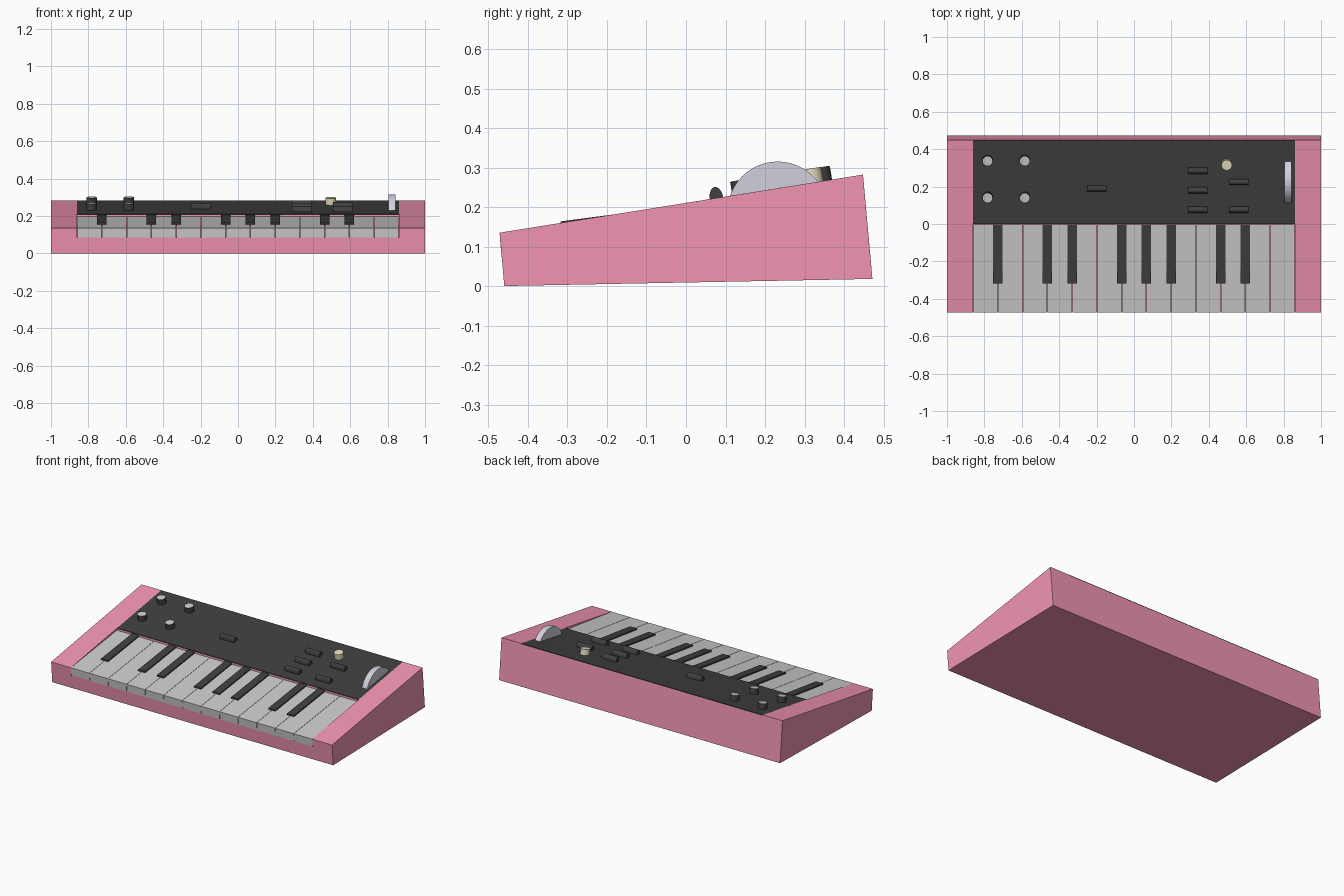
import bpy, bmesh, math
from mathutils import Vector, Matrix

if "Cube" in bpy.data.objects:
    bpy.data.objects.remove(bpy.data.objects["Cube"])

def mat(name, r, g, b):
    m = bpy.data.materials.new(name)
    m.diffuse_color = (r, g, b, 1)
    m.use_nodes = True
    m.node_tree.nodes["Principled BSDF"].inputs["Base Color"].default_value = m.diffuse_color
    return m

PINK = mat("pink", 0.88, 0.30, 0.44)
BLACK = mat("black", 0.05, 0.05, 0.05)
CREAM = mat("cream", 0.80, 0.73, 0.52)
LAVENDER = mat("lavender", 0.64, 0.63, 0.72)

SLOPE = 0.16                      # rise of the control panel
TILT = math.atan(SLOPE)

def panel_z(y):
    return 0.2105 + SLOPE * y

def finish(name, bm, material=None, smooth=False):
    bmesh.ops.recalc_face_normals(bm, faces=bm.faces)
    me = bpy.data.meshes.new(name)
    bm.to_mesh(me)
    bm.free()
    ob = bpy.data.objects.new(name, me)
    bpy.context.collection.objects.link(ob)
    if material:
        me.materials.append(material)
    if smooth:
        bpy.ops.object.select_all(action='DESELECT')
        ob.select_set(True)
        bpy.context.view_layer.objects.active = ob
        bpy.ops.object.shade_smooth_by_angle(angle=math.radians(35))
    return ob

def extrude_x(name, profile, x0, x1, material=None):
    """Side profile of (y, z) points swept from x0 to x1."""
    bm = bmesh.new()
    face = bm.faces.new([bm.verts.new((x0, y, z)) for y, z in profile])
    geo = bmesh.ops.extrude_face_region(bm, geom=[face])["geom"]
    verts = [g for g in geo if isinstance(g, bmesh.types.BMVert)]
    bmesh.ops.translate(bm, verts=verts, vec=(x1 - x0, 0, 0))
    return finish(name, bm, material)

def disc_on_panel(name, x, y, radius, low, high, material=None):
    """Cylinder standing square to the sloped panel."""
    bm = bmesh.new()
    bmesh.ops.create_cone(bm, cap_ends=True, segments=32, radius1=radius,
                          radius2=radius, depth=high - low)
    rot = Matrix.Rotation(TILT, 4, 'X')
    pos = Vector((x, y, panel_z(y))) + rot @ Vector((0, 0, (low + high) / 2))
    bmesh.ops.transform(bm, matrix=Matrix.Translation(pos) @ rot, verts=bm.verts)
    return finish(name, bm, material, True)

def cylinder_x(name, centre, ry, rz, width, material, tilt=0, segments=32):
    """Round or oval bar lying along x."""
    bm = bmesh.new()
    bmesh.ops.create_cone(bm, cap_ends=True, segments=segments, radius1=1,
                          radius2=1, depth=width)
    m = (Matrix.Translation(centre) @ Matrix.Rotation(tilt, 4, 'X')
         @ Matrix.Diagonal((1, ry, rz, 1)) @ Matrix.Rotation(math.pi / 2, 4, 'Y'))
    bmesh.ops.transform(bm, matrix=m, verts=bm.verts)
    return finish(name, bm, material, True)

# Case: two full-height cheeks and a stepped middle
cheek = [(-0.46, 0), (0.472, 0.018), (0.448, 0.282), (-0.472, 0.135)]
extrude_x("left_cheek", cheek, -1, -0.86, PINK)
extrude_x("right_cheek", cheek, 0.86, 1, PINK)
extrude_x("case_body", [(-0.46, 0), (0.472, 0.018), (0.4485, 0.277), (0, 0.2055),
                        (0, 0.147), (-0.4675, 0.085)], -0.86, 0.86, PINK)

# Black control panel
extrude_x("control_panel", [(0, 0.2055), (0.4485, 0.277), (0.448, 0.282),
                            (0, 0.2105)], -0.86, 0.86, BLACK)

# White keys
COUNT = 13
pitch = 1.72 / COUNT
for i in range(COUNT):
    x = -0.86 + i * pitch
    extrude_x(f"white_key_{i + 1}", [(-0.468, 0.085), (-0.004, 0.147),
              (-0.004, 0.197), (-0.472, 0.135)], x + 0.001, x + pitch - 0.001)

# Black keys sit on some of the seams
for i in (1, 3, 4, 6, 7, 8, 10, 11):
    x = -0.86 + i * pitch
    extrude_x(f"black_key_{i}", [(-0.317, 0.145), (-0.002, 0.187),
              (-0.002, 0.205), (-0.318, 0.1635)], x - 0.025, x + 0.025, BLACK)

# Four black knobs with grey caps
for x in (-0.783, -0.584):
    for y in (0.342, 0.145):
        disc_on_panel("knob", x, y, 0.028, -0.005, 0.034, BLACK)
        disc_on_panel("knob_cap", x, y, 0.0255, 0.030, 0.0355)

# Cream volume knob
disc_on_panel("cream_knob", 0.496, 0.32, 0.028, -0.005, 0.036, CREAM)

# Rounded rocker switches
for x, y in ((0.34, 0.285), (0.34, 0.18), (0.34, 0.077),
             (0.56, 0.225), (0.56, 0.077), (-0.2, 0.19)):
    cylinder_x("switch", (x, y, panel_z(y)), 0.017, 0.028, 0.104, BLACK, TILT)

# Pitch wheel
cylinder_x("pitch_wheel", (0.823, 0.232, 0.188), 0.127, 0.127, 0.038, LAVENDER,
           segments=64)
